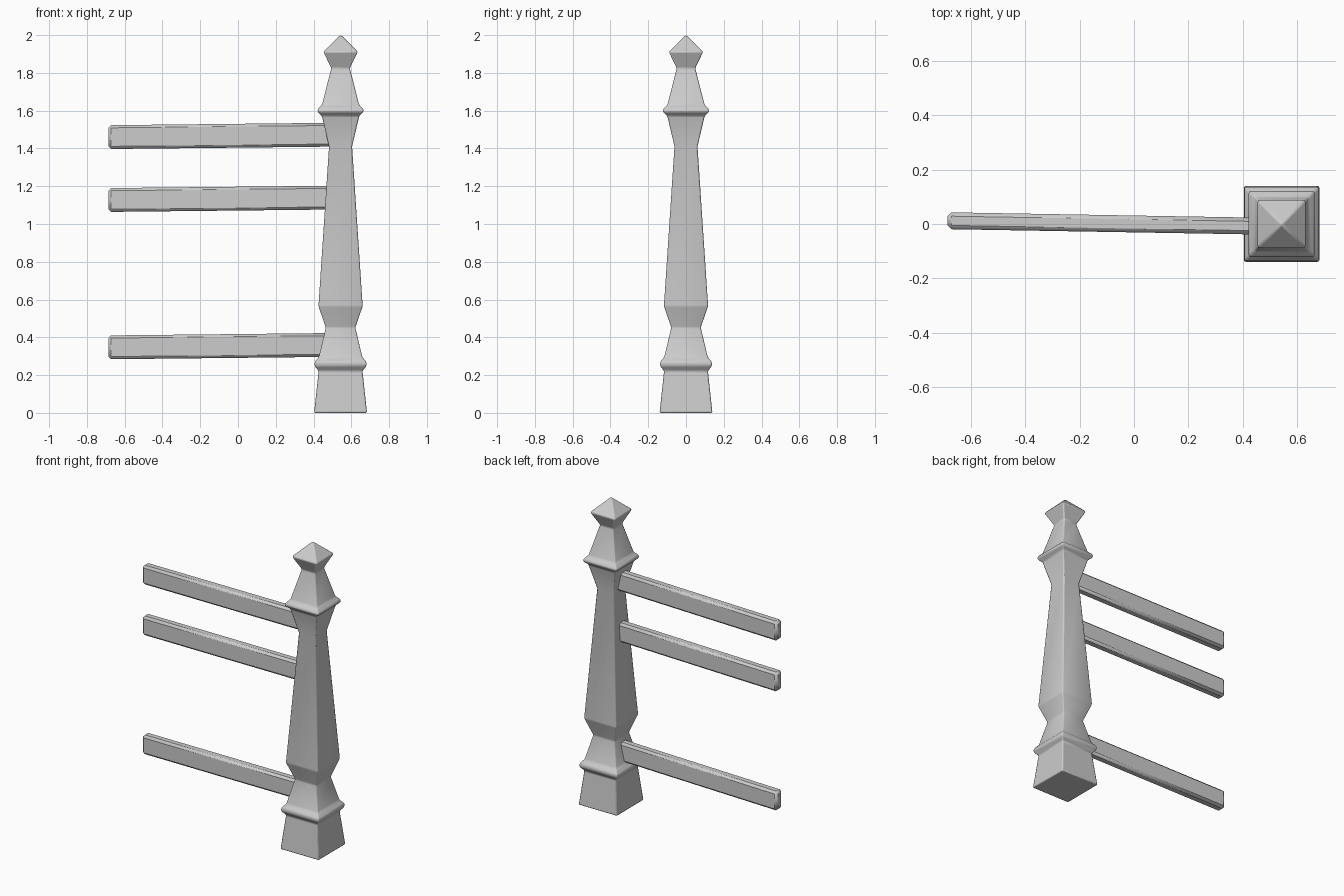
import bpy, bmesh
from mathutils import Vector

if "Cube" in bpy.data.objects:
    bpy.data.objects.remove(bpy.data.objects["Cube"])

POST_X = 0.543


def finish(ob, width, segments):
    # softened edges with smooth shading across them
    bev = ob.modifiers.new("edge_bevel", 'BEVEL')
    bev.width = width
    bev.segments = segments
    bev.limit_method = 'ANGLE'
    bev.angle_limit = 0.3
    bpy.ops.object.select_all(action='DESELECT')
    bpy.context.view_layer.objects.active = ob
    ob.select_set(True)
    bpy.ops.object.shade_smooth_by_angle(angle=0.6)


def make_object(name, bm):
    bmesh.ops.recalc_face_normals(bm, faces=bm.faces)
    mesh = bpy.data.meshes.new(name)
    bm.to_mesh(mesh)
    bm.free()
    ob = bpy.data.objects.new(name, mesh)
    bpy.context.collection.objects.link(ob)
    return ob


def loft(name, rings, caps):
    # joins four-cornered rings into a solid
    bm = bmesh.new()
    loops = [[bm.verts.new(p) for p in ring] for ring in rings]
    for a, b in zip(loops, loops[1:]):
        for i in range(4):
            j = (i + 1) % 4
            bm.faces.new((a[i], a[j], b[j], b[i]))
    bm.faces.new(loops[0][::-1])
    if caps is None:
        bm.faces.new(loops[-1])
    else:
        tip = bm.verts.new(caps)
        for i in range(4):
            bm.faces.new((loops[-1][i], loops[-1][(i + 1) % 4], tip))
    return make_object(name, bm)


# Square turned post: (half width, height)
profile = [(0.140, 0.0), (0.116, 0.222), (0.137, 0.248), (0.137, 0.270),
           (0.115, 0.296), (0.078, 0.452), (0.117, 0.565), (0.061, 1.41),
           (0.099, 1.572), (0.121, 1.592), (0.121, 1.608), (0.098, 1.632),
           (0.049, 1.825), (0.091, 1.912)]
corners = [(-1, -1), (1, -1), (1, 1), (-1, 1)]
rings = [[(POST_X + sx * h, sy * h, z) for sx, sy in corners] for h, z in profile]
post = loft("post", rings, (POST_X, 0, 2.003))
finish(post, 0.007, 2)

# Three slightly skewed rails, chamfered, ending inside the post
for name, z in (("top_rail", 1.46), ("middle_rail", 1.127), ("bottom_rail", 0.347)):
    ends = [Vector((-0.686, 0.012, z)), Vector((0.53, -0.009, z + 0.013))]
    rings = [[c + Vector((0, sy * 0.031, sz * 0.063)) for sy, sz in corners] for c in ends]
    rail = loft(name, rings, None)
    finish(rail, 0.014, 1)
